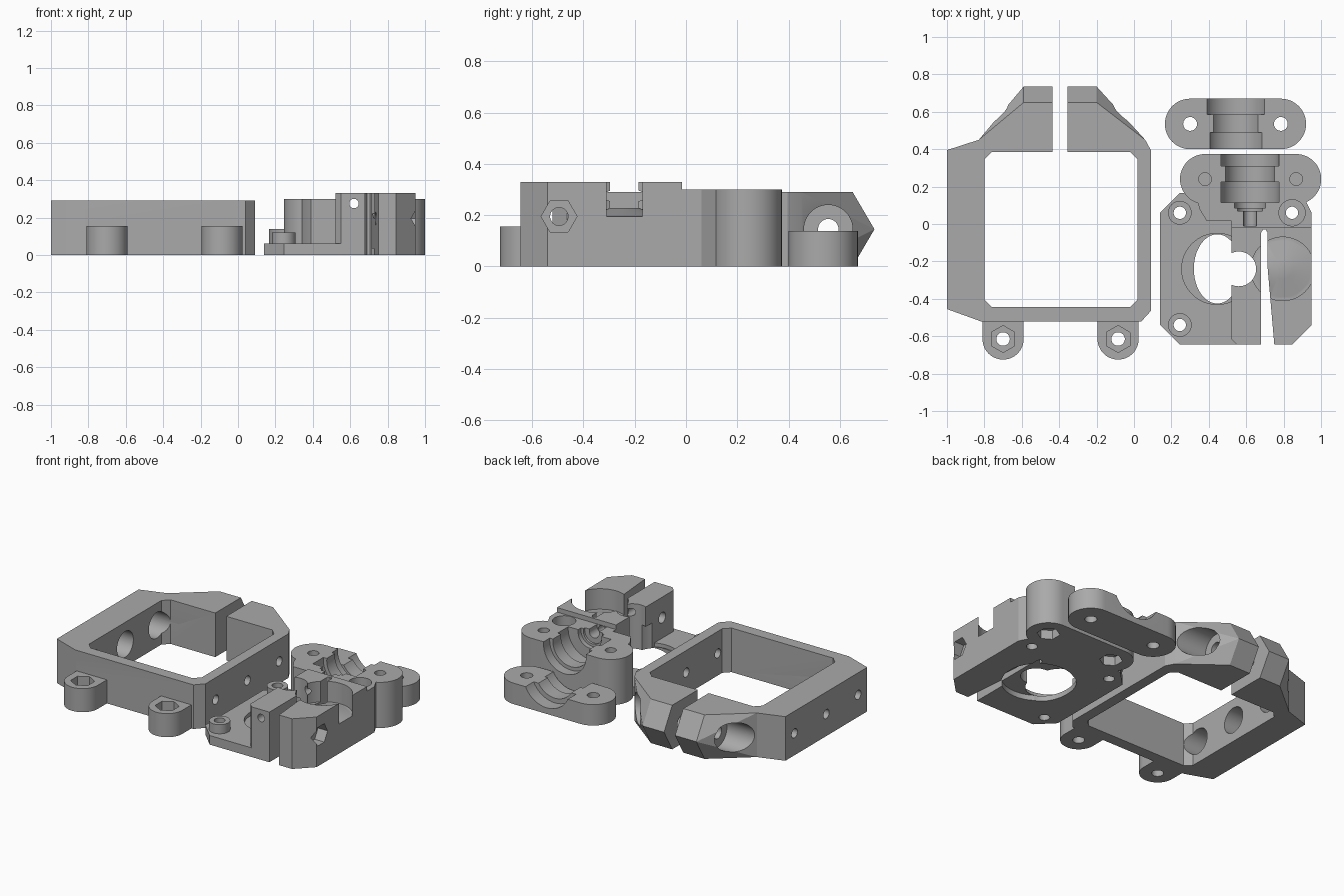
import bpy, bmesh, math
from mathutils import Matrix, Vector

old = bpy.data.objects.get("Cube")
if old:
    bpy.data.objects.remove(old)

grey = bpy.data.materials.new("plain grey")
grey.use_nodes = True
COLOUR = (0.4, 0.4, 0.4, 1)
grey.diffuse_color = COLOUR
grey.node_tree.nodes["Principled BSDF"].inputs["Base Color"].default_value = COLOUR


def make(name, bm):
    bmesh.ops.recalc_face_normals(bm, faces=bm.faces)
    me = bpy.data.meshes.new(name)
    bm.to_mesh(me)
    bm.free()
    me.materials.append(grey)
    ob = bpy.data.objects.new(name, me)
    bpy.context.scene.collection.objects.link(ob)
    return ob


def prism(pts, z0, z1, name="helper"):
    bm = bmesh.new()
    face = bm.faces.new([bm.verts.new((x, y, z0)) for x, y in pts])
    top = bmesh.ops.extrude_face_region(bm, geom=[face])["geom"]
    verts = [v for v in top if isinstance(v, bmesh.types.BMVert)]
    bmesh.ops.translate(bm, vec=(0, 0, z1 - z0), verts=verts)
    return make(name, bm)


def box(x0, x1, y0, y1, z0, z1, name="helper"):
    return prism([(x0, y0), (x1, y0), (x1, y1), (x0, y1)], z0, z1, name)


def rod(axis, a, b, lo, hi, r, n=48, r2=None):
    """Cylinder along an axis; a, b are the two other coordinates in xyz order."""
    bm = bmesh.new()
    bmesh.ops.create_cone(bm, cap_ends=True, segments=n, radius1=r,
                          radius2=r if r2 is None else r2, depth=hi - lo)
    mid = (lo + hi) / 2
    pos, rot = {
        "x": ((mid, a, b), Matrix.Rotation(math.pi / 2, 4, "Y")),
        "y": ((a, mid, b), Matrix.Rotation(-math.pi / 2, 4, "X")),
        "z": ((a, b, mid), Matrix.Identity(4)),
    }[axis]
    bmesh.ops.transform(bm, matrix=Matrix.Translation(pos) @ rot, verts=bm.verts)
    return make("helper", bm)


def hull(pts):
    bm = bmesh.new()
    for p in pts:
        bm.verts.new(p)
    bmesh.ops.convex_hull(bm, input=bm.verts)
    bmesh.ops.dissolve_limit(bm, angle_limit=0.01, verts=bm.verts, edges=bm.edges)
    return make("helper", bm)


def capsule(x0, x1, y, r, z0, z1, name="helper", n=24):
    pts = []
    for cx, start in ((x1, -math.pi / 2), (x0, math.pi / 2)):
        for i in range(n + 1):
            t = start + math.pi * i / n
            pts.append((cx + r * math.cos(t), y + r * math.sin(t)))
    return prism(pts, z0, z1, name)


def combine(ob, mode, *tools):
    for tool in tools:
        mod = ob.modifiers.new("bool", "BOOLEAN")
        mod.operation, mod.solver, mod.object = mode, "EXACT", tool
        bpy.context.view_layer.update()
        dg = bpy.context.evaluated_depsgraph_get()
        me = bpy.data.meshes.new_from_object(ob.evaluated_get(dg))
        ob.modifiers.clear()
        ob.data = me
        bpy.data.objects.remove(tool)


def add(ob, *tools):
    combine(ob, "UNION", *tools)


def cut(ob, *tools):
    combine(ob, "DIFFERENCE", *tools)


def finish(ob):
    bpy.ops.object.select_all(action="DESELECT")
    ob.select_set(True)
    bpy.context.view_layer.objects.active = ob
    bpy.ops.object.shade_smooth_by_angle(angle=math.radians(25))


# Clamp frame: outline, then the two pointed lugs beside the slit
H, MID = 0.29, 0.145
frame = prism([(-1, -.455), (-.82, -.52), (.04, -.52), (.09, -.465),
               (.09, .395), (.06, .45), (-.83, .45), (-1, .395)], 0, H, "clamp_frame")
for inner, outer, root in ((-.435, -.59, -.83), (-.355, -.2, .06)):
    pts = [(x, .735, MID) for x in (inner, outer)]
    for z in (0, H):
        pts += [(inner, .65, z), (outer, .65, z), (inner, .35, z), (root, .35, z), (root, .45, z)]
    add(frame, hull(pts))
cut(frame, prism([(-.80, -.405), (-.76, -.445), (-.02, -.445), (.02, -.405),
                  (.02, .345), (-.02, .385), (-.76, .385), (-.80, .345)], -.1, .5),
    box(-.435, -.355, .3, .8, -.1, .5))

# Clamp screw and side wall holes
cut(frame, rod("x", .555, MID, -1.2, -.62, .095), rod("x", .555, MID, -.17, .3, .095),
    rod("x", .555, MID, -.8, .1, .04))
for y in (-.36, -.03, .30):
    cut(frame, rod("x", y, MID, -1.1, .2, .03, 32), rod("x", y, MID, -.93, -.7, .085))

# Mounting tabs with nut pockets
for x in (-.70, -.085):
    tab = rod("z", x, -.615, 0, .155, .11)
    add(tab, box(x - .11, x + .11, -.615, -.5, 0, .155))
    add(frame, tab)
    cut(frame, rod("z", x, -.615, -.1, .3, .036, 32), rod("z", x, -.615, .075, .3, .072, 6))
finish(frame)

# Drive body: base plate, guide block, bearing arm and rear tower
CX, CY = .545, -.24
outline = [(.14, -.54), (.245, -.645), (.845, -.645), (.95, -.54),
           (.95, .06), (.845, .165), (.245, .165), (.14, .06)]
body = prism(outline, 0, .06, "drive_body")
add(body, prism([(.52, -.615), (.55, -.645), (.845, -.645), (.95, -.54),
                 (.95, -.015), (.52, -.015)], 0, .33))
add(body, prism([(.39, .015), (.52, .015), (.52, -.015), (.95, -.015), (.95, .06),
                 (.9, .16), (.33, .16), (.35, .08)], 0, .30))
add(body, capsule(.38, .867, .24, .134, 0, .30))
for y in (-.54, .06):
    add(body, rod("z", .245, y, .05, .12, .063))

# Motor opening and gear well
cut(body, rod("z", CX, CY, -.1, .035, .22, 64))
opening = rod("z", 0, 0, -.1, .2, 1, 64)
opening.data.transform(Matrix.Translation((.445, CY, 0)) @ Matrix.Diagonal((.125, .185, 1, 1)))
slope = rod("z", .445, CY, .035, .3, .19, 64)
cut(slope, box(.52, .8, -.6, .2, -.1, .6))
cut(body, opening, slope, rod("z", .56, CY, -.1, .5, .093))

# Slit that frees the arm
cut(body, prism([(.68, -.7), (.755, -.7), (.715, -.24), (.713, -.045), (.705, -.03),
                 (.69, -.03), (.68, -.045)], -.1, .5))

# Bearing pocket with a conical seat
pocket = rod("z", .795, CY, .195, .5, .17, 64)
cut(pocket, rod("z", .795, CY, .19, .228, .165, 64, .055))
cut(body, pocket)

# Stepped half-round seat for the feed fitting, and the feed bore
AX, AZ = .62, .285
for y0, y1, r in ((.31, .4, .155), (.22, .32, .132), (.115, .225, .157),
                  (.085, .12, .085), (.07, .09, .068), (-.012, .08, .035), (-.7, .0, .025)):
    cut(body, rod("y", AX, AZ - .01 if r < .03 else AZ, y0, y1, r))
cut(body, box(AX - .035, AX + .035, -.012, .1, AZ, .5))

# Body screw holes and nut traps
for x, y in ((.245, .06), (.245, -.54), (.845, .06)):
    cut(body, rod("z", x, y, -.1, .5, .033, 32))
cut(body, rod("z", .845, .06, .12, .5, .07))
for x in (.38, .867):
    cut(body, rod("z", x, .24, .08, .5, .034, 32), rod("z", x, .24, -.1, .06, .07, 6))
cut(body, rod("x", -.495, .195, .4, 1.1, .035, 32))
trap = rod("x", -.495, .195, .88, 1.1, .07, 6)
cut(body, trap)
finish(body)

# Loose bearing cap
cap = capsule(.30, .785, .535, .135, 0, .138, "bearing_cap")
for y0, y1, r in ((.585, .7, .17), (.485, .59, .139), (.3, .49, .157)):
    cut(cap, rod("y", .545, .21, y0, y1, r))
for x in (.30, .785):
    cut(cap, rod("z", x, .535, -.1, .3, .037, 32))
finish(cap)
